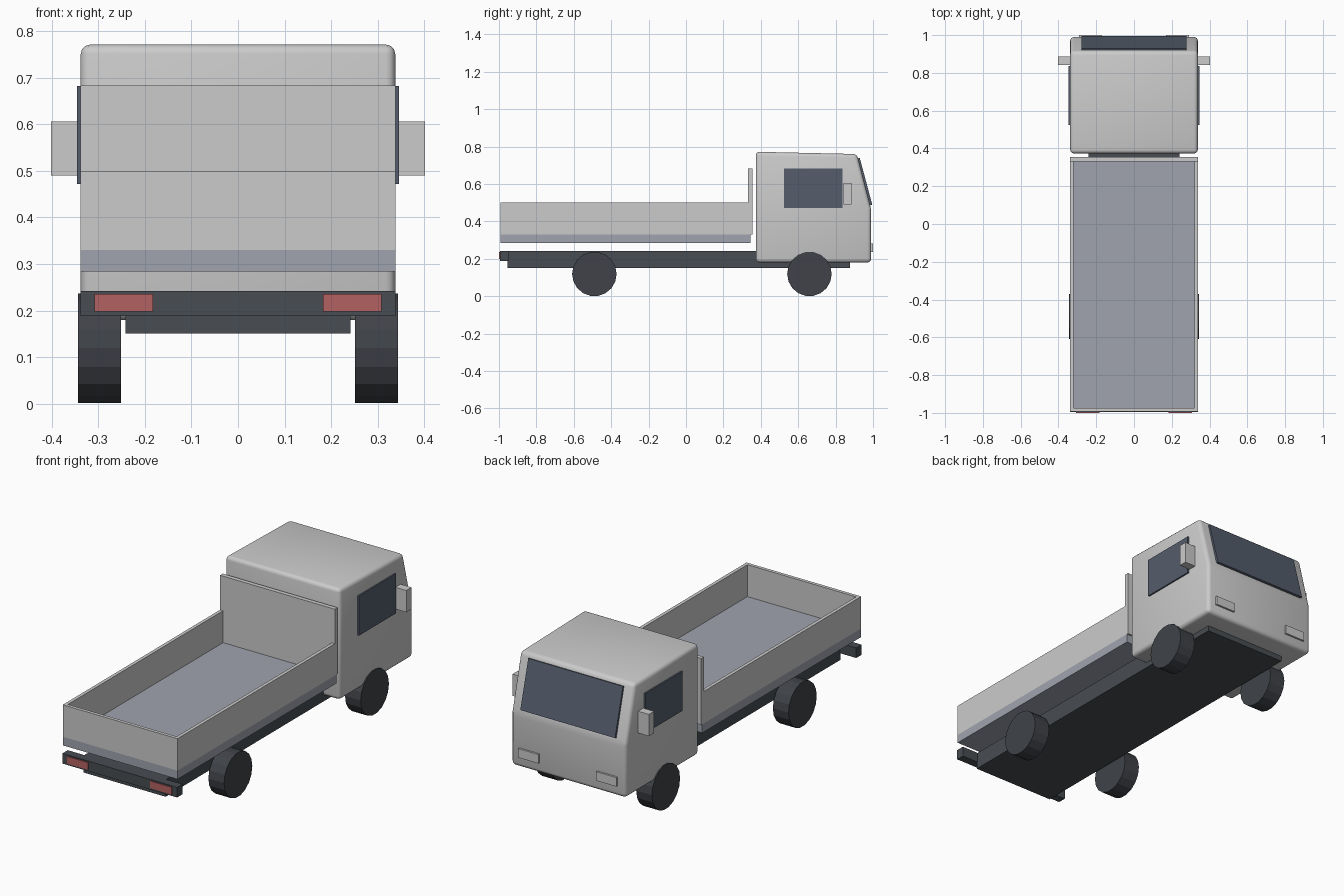
import bpy, bmesh, math

if "Cube" in bpy.data.objects:
    bpy.data.objects.remove(bpy.data.objects["Cube"])

def material(name, rgb):
    m = bpy.data.materials.new(name)
    m.diffuse_color = (*rgb, 1)
    m.use_nodes = True
    m.node_tree.nodes["Principled BSDF"].inputs["Base Color"].default_value = m.diffuse_color
    return m

DARK = material("dark_metal", (0.065, 0.075, 0.085))
RUBBER = material("rubber", (0.05, 0.055, 0.065))
GLASS = material("glass", (0.09, 0.11, 0.15))
RED = material("red_lens", (0.45, 0.12, 0.12))
FLOOR = material("floor_grey", (0.35, 0.37, 0.43))

def finish(ob, mat):
    if mat:
        ob.data.materials.append(mat)
    return ob

def box(name, x, y, z, mat=None):
    """Box from (min, max) ranges on each axis."""
    bpy.ops.mesh.primitive_cube_add(size=1)
    ob = bpy.context.object
    ob.name = name
    for v in ob.data.vertices:
        v.co = [(r[0] + r[1]) / 2 + c * (r[1] - r[0]) for r, c in zip((x, y, z), v.co)]
    return finish(ob, mat)

def pair(name, x, y, z, mat=None):
    """Same box on the left and right."""
    box("right_" + name, x, y, z, mat)
    box("left_" + name, (-x[1], -x[0]), y, z, mat)

def side_profile(name, pts, half, mat=None):
    """Extrude a (y, z) outline across the width."""
    bm = bmesh.new()
    face = bm.faces.new([bm.verts.new((-half, y, z)) for y, z in pts])
    ext = bmesh.ops.extrude_face_region(bm, geom=[face])
    bmesh.ops.translate(bm, vec=(2 * half, 0, 0),
                        verts=[g for g in ext["geom"] if isinstance(g, bmesh.types.BMVert)])
    bmesh.ops.recalc_face_normals(bm, faces=bm.faces)
    me = bpy.data.meshes.new(name)
    bm.to_mesh(me)
    bm.free()
    ob = bpy.data.objects.new(name, me)
    bpy.context.collection.objects.link(ob)
    return finish(ob, mat)

# Cab shell with rounded edges
cab = side_profile("cab", [(0.373, 0.18), (0.373, 0.772), (0.914, 0.76),
                           (0.99, 0.465), (0.99, 0.18)], 0.338)
bev = cab.modifiers.new("round", 'BEVEL')
bev.width = 0.02
bev.segments = 3
bev.limit_method = 'ANGLE'
bev.angle_limit = math.radians(10)
bpy.ops.object.select_all(action='DESELECT')
cab.select_set(True)
bpy.context.view_layer.objects.active = cab
bpy.ops.object.modifier_apply(modifier="round")
bpy.ops.object.shade_smooth_by_angle(angle=math.radians(35))

# Windows
side_profile("windscreen", [(0.913, 0.735), (0.929, 0.739), (0.996, 0.489), (0.978, 0.485)], 0.279, GLASS)
pair("side_window", (0.33, 0.346), (0.525, 0.837), (0.472, 0.683), GLASS)

# Mirrors and headlights
pair("mirror", (0.336, 0.402), (0.842, 0.886), (0.49, 0.606))
pair("headlight", (0.17, 0.29), (0.98, 1.0), (0.235, 0.283))

# Chassis, rear bumper, tail lights
box("chassis", (-0.242, 0.242), (-0.955, 0.877), (0.151, 0.241), DARK)
box("rear_bumper", (-0.338, 0.338), (-0.995, -0.95), (0.188, 0.242), DARK)
pair("tail_light", (0.183, 0.308), (-1.0, -0.985), (0.198, 0.236), RED)

# Load bed: floor, side boards, tailgate, headboard
box("bed_floor", (-0.338, 0.338), (-0.992, 0.346), (0.284, 0.33), FLOOR)
pair("side_board", (0.32, 0.338), (-0.992, 0.332), (0.33, 0.5))
box("tailgate", (-0.32, 0.32), (-0.992, -0.974), (0.33, 0.5))
box("headboard", (-0.338, 0.338), (0.332, 0.355), (0.33, 0.684))

# Wheels
for end, y in (("front", 0.66), ("rear", -0.49)):
    for side, s in (("right", 1), ("left", -1)):
        bpy.ops.mesh.primitive_cylinder_add(vertices=18, radius=0.119, depth=0.092,
                                            location=(s * 0.298, y, 0.119),
                                            rotation=(0, math.pi / 2, 0))
        wheel = bpy.context.object
        wheel.name = f"{end}_{side}_wheel"
        finish(wheel, RUBBER)
